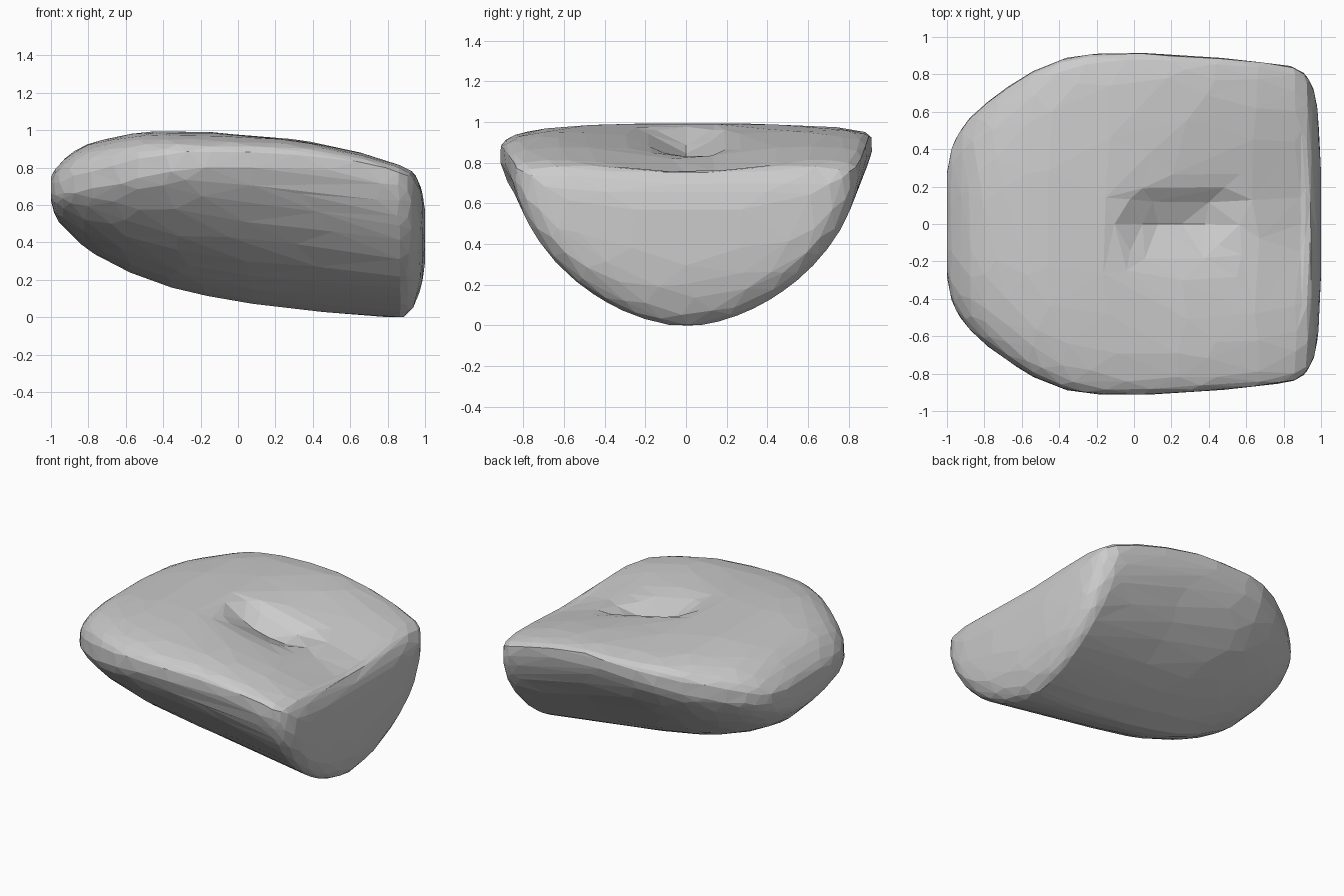
import bpy, bmesh, math

if "Cube" in bpy.data.objects:
    bpy.data.objects.remove(bpy.data.objects["Cube"])

# cross-sections along x: x, half width, bottom z, widest z, top z, roundness below
SECTIONS = [
    (-1.00, .28, .62, .69, .75, 1.9), (-.97, .42, .53, .69, .80, 1.8),
    (-.90, .54, .45, .70, .87, 1.65), (-.80, .64, .36, .72, .925, 1.55),
    (-.65, .75, .275, .75, .965, 1.5), (-.50, .835, .21, .78, .99, 1.45),
    (-.30, .90, .145, .82, .993, 1.45), (.00, .915, .085, .84, .987, 1.48),
    (.30, .90, .045, .83, .972, 1.53), (.60, .875, .015, .79, .918, 1.62),
    (.80, .85, .0, .74, .86, 1.7), (.88, .825, .0, .71, .835, 1.75),
    (.94, .765, .06, .66, .795, 1.8), (.98, .63, .17, .56, .70, 1.9),
    (1.00, .30, .30, .47, .58, 2.0)]
AROUND, STEPS = 96, 5


def spline(a, b, c, d, t):
    return 0.5 * (2*b + (c-a)*t + (2*a-5*b+4*c-d)*t*t + (3*b-a-3*c+d)*t**3)


def clamp(v):
    return min(max(v, 0), 1)


def sections():
    n = len(SECTIONS)
    for i in range(n - 1):
        p = [SECTIONS[min(max(i + k, 0), n - 1)] for k in (-1, 0, 1, 2)]
        for s in range(STEPS):
            yield [spline(*v, s / STEPS) for v in zip(*p)]
    yield SECTIONS[-1]


def hollow(x, y):
    # broad saddle towards +x plus a narrow pocket with a steep back wall
    ramp = clamp((x + .2) / .7)
    saddle = .08 * ramp * ramp * (3 - 2*ramp) * math.exp(-(y / .48)**2)
    cy = .04 + .06 * (x - .2)
    side = .1 if y > cy else .18
    end = .23 if x < .2 else .3
    return saddle + .11 * math.exp(-abs((x - .2) / end)**3 - ((y - cy) / side)**2)


def power(v, e):
    return math.copysign(abs(v)**e, v)


# lofted rounded body
bm = bmesh.new()
rings = []
for x, w, zb, zm, zt, n in sections():
    ring = []
    flat = .6 - .2 * clamp((x + 1) / .5)   # top gets flatter inward
    for k in range(AROUND):
        a = 2 * math.pi * k / AROUND
        c, s = math.cos(a), math.sin(a)
        tilt = .025 * c * clamp((.8 - x) / .6)
        if s >= 0:
            y = w * power(c, .75)
            z = zm + tilt * (1 - s) + (zt - zm) * power(s, flat)
            z -= hollow(x, y) * min(1, s * 2) * clamp((1 - x) / .11)
        else:
            y = w * power(c, 2 / n)
            z = zm + tilt * (1 + s) - (zm - zb) * power(-s, 2 / n)
        ring.append(bm.verts.new((x, y, max(z, 0))))
    rings.append(ring)
for r0, r1 in zip(rings, rings[1:]):
    for k in range(AROUND):
        j = (k + 1) % AROUND
        bm.faces.new((r0[k], r0[j], r1[j], r1[k]))
bm.faces.new(rings[0])
bm.faces.new(rings[-1])
bmesh.ops.recalc_face_normals(bm, faces=bm.faces)
bmesh.ops.triangulate(bm, faces=bm.faces)
mesh = bpy.data.meshes.new("cushion_body")
bm.to_mesh(mesh)
bm.free()
body = bpy.data.objects.new("cushion_body", mesh)
bpy.context.collection.objects.link(body)

# faceted low-poly finish
dec = body.modifiers.new("facets", 'DECIMATE')
dec.ratio = 0.06
